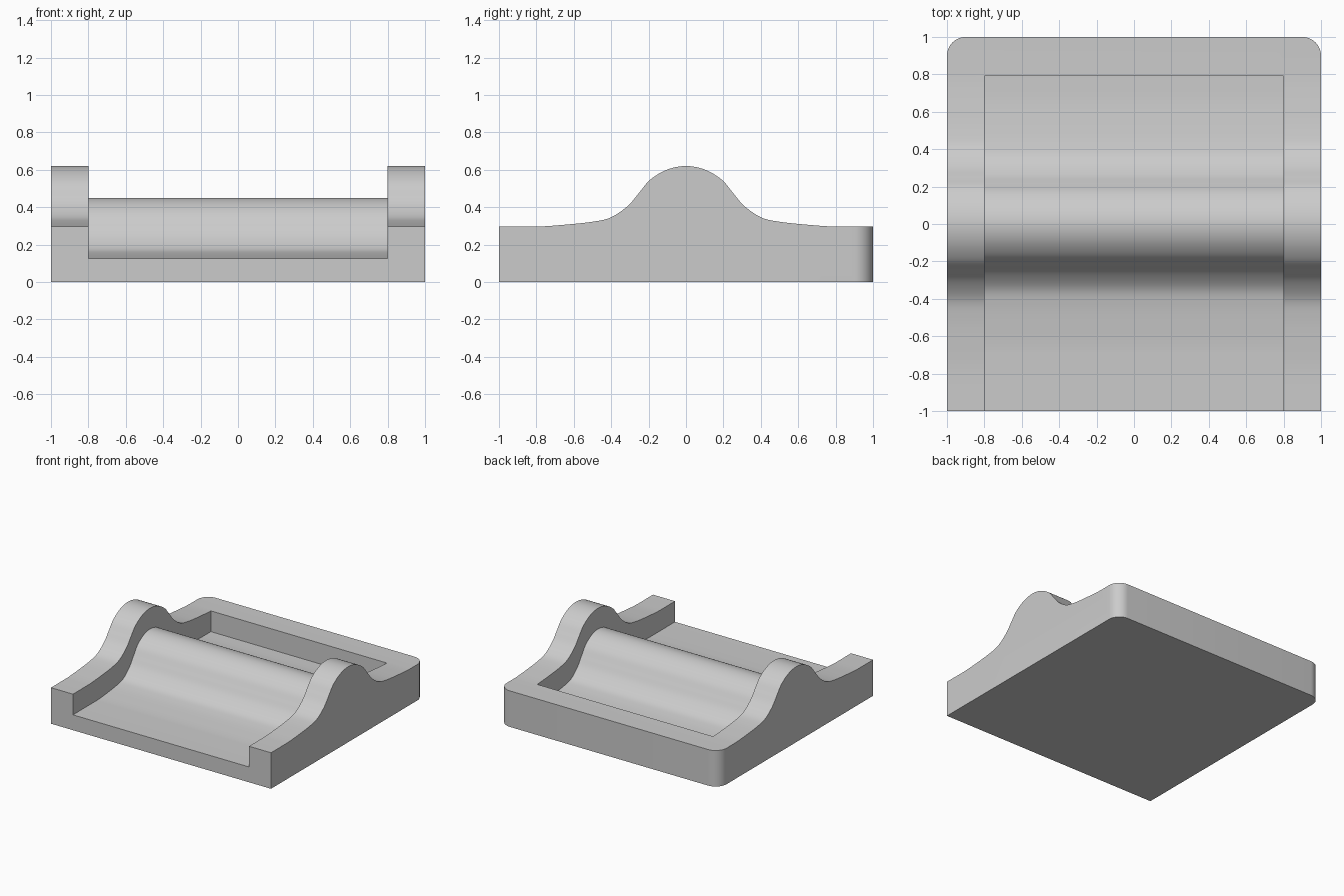
import bpy, bmesh
from mathutils import Vector

cube = bpy.data.objects.get("Cube")
if cube:
    bpy.data.objects.remove(cube, do_unlink=True)

grey = bpy.data.materials.new("plain grey")
grey.use_nodes = True
COLOUR = (0.6, 0.6, 0.6, 1)
grey.diffuse_color = COLOUR
grey.node_tree.nodes["Principled BSDF"].inputs["Base Color"].default_value = COLOUR

# Half of the ridge section: distance from the crest, height above the base
RIDGE = [(0, .62), (.1, .601), (.19, .548), (.25, .478), (.31, .408),
         (.4, .346), (.5, .322), (.65, .306), (.8, .296)]


def smooth_curve(points, steps=6):
    """Catmull-Rom curve from the crest outwards, level at both ends."""
    p = [Vector((-points[1][0], points[1][1]))] + [Vector(q) for q in points]
    p.append(Vector((1, points[-1][1])))
    out = []
    for a, b, c, d in zip(p, p[1:], p[2:], p[3:]):
        for i in range(steps):
            t = i / steps
            out.append(b + (c - a) * t / 2
                       + (a - 2.5 * b + 2 * c - d / 2) * t * t
                       + (1.5 * b - a / 2 - 1.5 * c + d / 2) * t ** 3)
    return out + [Vector(points[-1])]


def ridge_line(front, back, narrow=1, drop=0):
    half = [(v.x * narrow, v.y - drop) for v in smooth_curve(RIDGE)]
    low = half[-1][1]
    line = [(-y, z) for y, z in reversed(half)] + half[1:]
    return [(front, low)] + line + [(back, low)]


def extrude_section(name, section, half_width, corner=0):
    bm = bmesh.new()
    face = bm.faces.new([bm.verts.new((-half_width, y, z)) for y, z in section])
    moved = bmesh.ops.extrude_face_region(bm, geom=[face])["geom"]
    verts = [v for v in moved if isinstance(v, bmesh.types.BMVert)]
    bmesh.ops.translate(bm, verts=verts, vec=(2 * half_width, 0, 0))
    bmesh.ops.recalc_face_normals(bm, faces=bm.faces)
    if corner:
        # Round the two upright back corners
        edges = [e for e in bm.edges if all(v.co.y > .99 for v in e.verts)
                 and abs(e.verts[0].co.x - e.verts[1].co.x) < .01]
        bmesh.ops.bevel(bm, geom=edges, offset=corner, segments=10,
                        profile=.5, affect='EDGES')
    mesh = bpy.data.meshes.new(name)
    bm.to_mesh(mesh)
    bm.free()
    mesh.materials.append(grey)
    obj = bpy.data.objects.new(name, mesh)
    bpy.context.collection.objects.link(obj)
    return obj


# Block with side rails following the ridge
base = extrude_section("ridged_base", ridge_line(-1, 1) + [(1, 0), (-1, 0)], 1, .1)

# Sunken floor, open at the front and closed at the back
floor = ridge_line(-1.2, .79, .86, .17)
cutter = extrude_section("floor_cutter", floor + [(.79, 1), (-1.2, 1)], .8)
cutter.hide_render = True
cutter.hide_viewport = True

cut = base.modifiers.new("sunken floor", 'BOOLEAN')
cut.operation = 'DIFFERENCE'
cut.solver = 'EXACT'
cut.object = cutter

# Apply the cut and remove the helper
bpy.context.view_layer.objects.active = base
bpy.ops.object.select_all(action='DESELECT')
base.select_set(True)
bpy.ops.object.modifier_apply(modifier=cut.name)
bpy.data.objects.remove(cutter, do_unlink=True)
bpy.ops.object.shade_smooth_by_angle(angle=.5)
